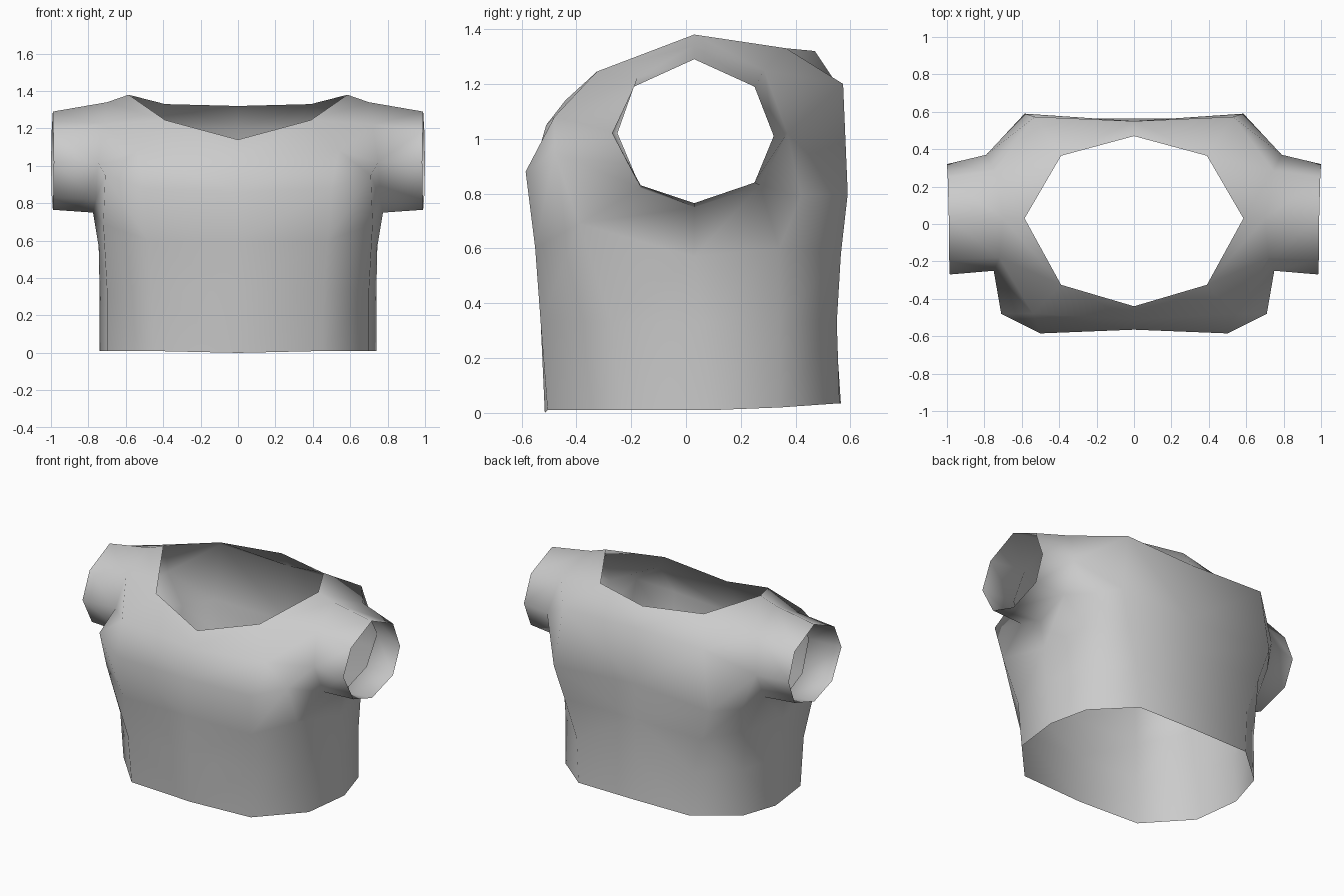
import bpy
import bmesh

default_cube = bpy.data.objects.get("Cube")
if default_cube:
    bpy.data.objects.remove(default_cube, do_unlink=True)

# Plain grey cloth
cloth = bpy.data.materials.new("grey_cloth")
cloth.use_nodes = True
grey = (0.6, 0.6, 0.6, 1.0)
cloth.diffuse_color = grey
cloth.node_tree.nodes["Principled BSDF"].inputs["Base Color"].default_value = grey

bm = bmesh.new()


def points(*coordinates):
    return [bm.verts.new(co) for co in coordinates]


def bridge(first, second, closed=False):
    """Join two rows of equal length with a strip of quads."""
    pairs = list(zip(first, second))
    following = pairs[1:] + (pairs[:1] if closed else [])
    for (a, b), (c, d) in zip(pairs, following):
        bm.faces.new((a, c, d, b))


# Left half of the torso: each row runs from front centre to back centre
hem = points((0, -.515, 0), (.45, -.505, .01), (.7, -.235, .01), (.74, .09, .01),
             (.67, .345, .02), (.42, .56, .035), (0, .565, .035))
waist = points((0, -.53, .33), (.46, -.53, .33), (.7, -.27, .33), (.74, .06, .33),
               (.67, .34, .33), (.44, .55, .33), (0, .545, .33))
ribs = points((0, -.55, .6), (.48, -.55, .6), (.72, -.39, .69), (.745, .03, .57),
              (.69, .34, .6), (.52, .565, .58), (0, .55, .58))
bridge(hem, waist)
bridge(waist, ribs)

# Chest, upper back and neckline
chest = points((0, -.565, .86), (.5, -.585, .88), (.71, -.48, .95))
collar_front = points((0, -.51, 1.05), (.54, -.48, 1.08))
back = points((0, .55, .82), (.585, .59, .8), (.715, .42, .79))
collar_back = points((0, .55, 1.2), (.53, .573, 1.2))
neck = points((0, -.44, 1.14), (.39, -.325, 1.245), (.585, .03, 1.38),
              (.39, .365, 1.33), (0, .47, 1.32))

# Armhole and cuff rings: from the underarm, round the front, over the top
armhole = points((.775, .03, .75), (.76, -.165, .82), (.75, -.25, 1.02), (.72, -.18, 1.22),
                 (.7, .03, 1.34), (.745, .285, 1.25), (.79, .37, 1.02), (.78, .27, .83))
cuff = points((.99, .03, .765), (.988, -.165, .83), (.985, -.27, 1.02), (.988, -.19, 1.19),
              (.99, .03, 1.29), (.996, .25, 1.19), (1, .32, 1.01), (.996, .25, .84))
bridge(armhole, cuff, closed=True)

under, front_low, front, front_high, top, back_high, rear, back_low = armhole
bridge(ribs[:3], chest)
bridge(chest[:2], collar_front)
bridge(collar_front, neck[:2])
bridge(list(reversed(ribs))[:3], back)
bridge(back[:2], collar_back)
bridge(collar_back, list(reversed(neck))[:2])
bridge(neck[1:4], [front_high, top, back_high])

# Panels joining the torso to the armhole
for panel in (
    (ribs[2], ribs[3], under, front_low),
    (ribs[3], ribs[4], back_low, under),
    (ribs[2], front_low, chest[2]),
    (chest[2], front_low, front),
    (chest[1], chest[2], collar_front[1]),
    (chest[2], front, collar_front[1]),
    (collar_front[1], front, front_high),
    (collar_front[1], front_high, neck[1]),
    (ribs[4], back[2], back_low),
    (back[2], rear, back_low),
    (back[1], collar_back[1], rear),
    (back[1], rear, back[2]),
    (collar_back[1], back_high, rear),
    (collar_back[1], neck[3], back_high),
):
    bm.faces.new(panel)

# Mirror to the right half and weld the centre seam
copy = bmesh.ops.duplicate(bm, geom=bm.verts[:] + bm.edges[:] + bm.faces[:])
for item in copy["geom"]:
    if isinstance(item, bmesh.types.BMVert):
        item.co.x = -item.co.x
bmesh.ops.remove_doubles(bm, verts=bm.verts[:], dist=0.0001)
bmesh.ops.recalc_face_normals(bm, faces=bm.faces[:])
for face in bm.faces:
    face.smooth = True

mesh = bpy.data.meshes.new("shirt")
bm.to_mesh(mesh)
bm.free()
mesh.materials.append(cloth)
shirt = bpy.data.objects.new("shirt", mesh)
bpy.context.collection.objects.link(shirt)
